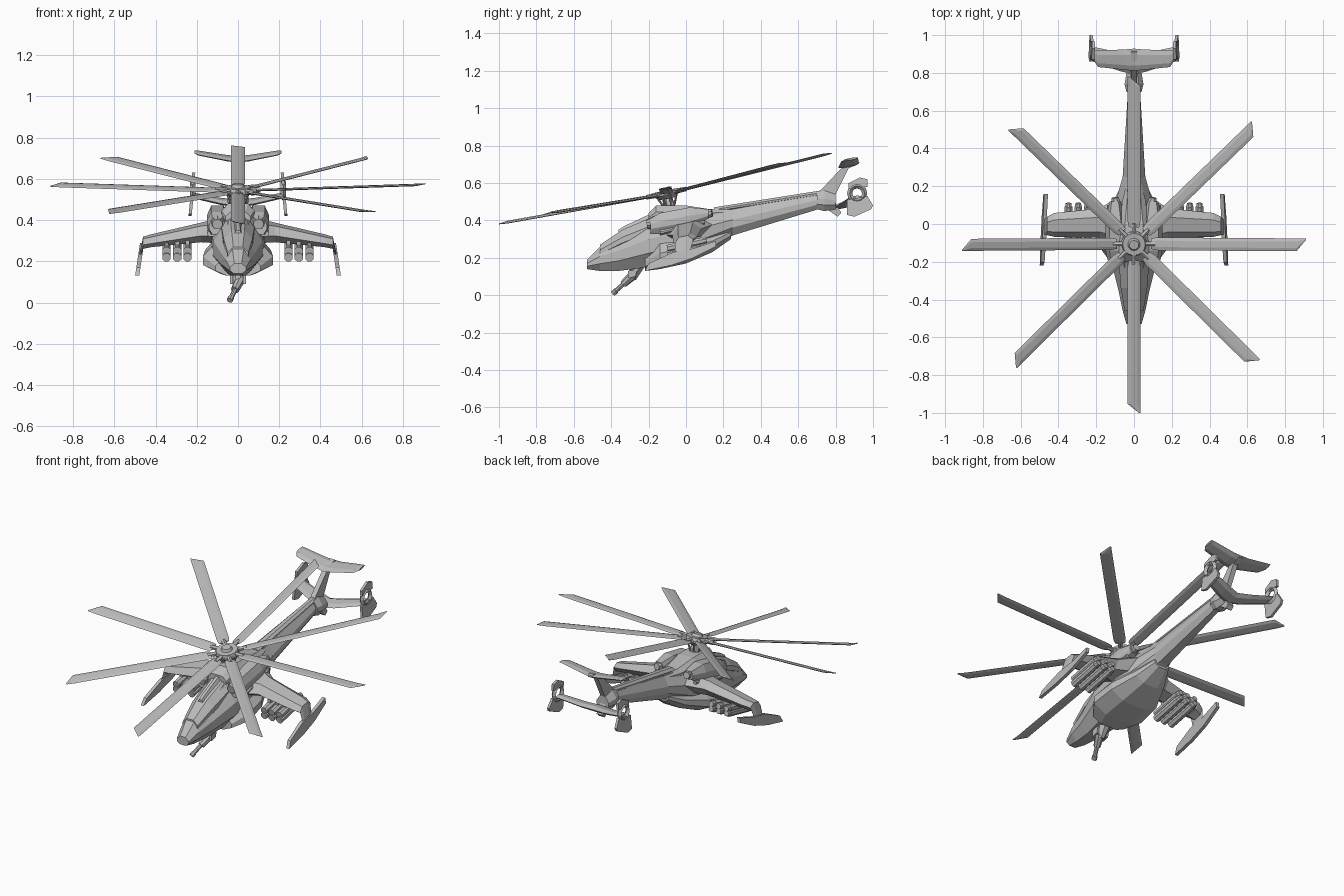
import bpy, bmesh, math
from mathutils import Vector, Matrix

default_cube = bpy.data.objects.get("Cube")
if default_cube:
    bpy.data.objects.remove(default_cube, do_unlink=True)

airframe_grey = bpy.data.materials.new("airframe_grey")
airframe_grey.use_nodes = True
airframe_grey.diffuse_color = (.5, .5, .5, 1)
shader = airframe_grey.node_tree.nodes["Principled BSDF"]
shader.inputs["Base Color"].default_value = airframe_grey.diffuse_color

# The whole aircraft flies nose down at this angle
PITCH = math.radians(12)


def loft(name, rings, mirror=False, matrix=None):
    """Skin a list of equal-length rings, cap both ends and optionally mirror."""
    bm = bmesh.new()
    rows = [[bm.verts.new(point) for point in ring] for ring in rings]
    for near, far in zip(rows, rows[1:]):
        for i in range(len(near)):
            bm.faces.new((near[i - 1], near[i], far[i], far[i - 1]))
    bm.faces.new(rows[0])
    bm.faces.new(rows[-1])
    bmesh.ops.recalc_face_normals(bm, faces=bm.faces)
    mesh = bpy.data.meshes.new(name)
    bm.to_mesh(mesh)
    bm.free()
    mesh.materials.append(airframe_grey)
    part = bpy.data.objects.new(name, mesh)
    bpy.context.collection.objects.link(part)
    part.matrix_world = matrix or Matrix()
    if mirror:
        part.modifiers.new("mirror", "MIRROR")


def hull(name, stations, x=0, mirror=False, keel=.5, roof=.45):
    """Eight-sided body along y; each station is y, bottom, top, half width."""
    rings = []
    for y, bottom, top, width in stations:
        height = top - bottom
        right = [(width * keel, bottom), (width, bottom + height * .3),
                 (width, bottom + height * .6), (width * roof, top)]
        left = [(-offset, z) for offset, z in reversed(right)]
        rings.append([(x + offset, y, z) for offset, z in right + left])
    loft(name, rings, mirror)


def wing(name, stations, tilt, mirror=True, matrix=None):
    """Faceted aerofoil along x; each station is x, y, z, chord, thickness."""
    rings = []
    for x, y, z, chord, thickness in stations:
        tips = [Vector((0, chord / 2, 0)), Vector((0, -chord / 2, 0))]
        crest = Vector((0, chord / 4, thickness / 2))
        ridge = Vector((0, -chord / 4, thickness / 2))
        section = [tips[0], crest, ridge, tips[1], -crest, -ridge]
        turn = Matrix.Rotation(tilt, 3, 'X')
        rings.append([Vector((x, y, z)) + turn @ point for point in section])
    loft(name, rings, mirror, matrix)


def panel(name, outline, inner, outer, lean=0):
    """Mirrored flat plate cut from a y, z outline, leaning about its middle."""
    middle = sum(z for y, z in outline) / len(outline)
    loft(name, [[(x + lean * (z - middle), y, z) for y, z in outline]
                for x in (inner, outer)], mirror=True)


def tube(name, start, end, radius, end_radius, sides=8, mirror=False, matrix=None):
    """Straight tapered cylinder between two points."""
    start, end = Vector(start), Vector(end)
    turn = (end - start).to_track_quat('Z', 'Y')
    angles = [math.tau * (i + .5) / sides for i in range(sides)]
    circle = [turn @ Vector((math.cos(a), math.sin(a), 0)) for a in angles]
    rings = [[centre + spoke * size for spoke in circle]
             for centre, size in ((start, radius), (end, end_radius))]
    loft(name, rings, mirror, matrix)


# Fuselage with tail boom
hull("fuselage", [(-.53, .14, .19, .04), (-.46, .13, .26, .06), (-.36, .13, .31, .08),
                  (-.2, .15, .4, .12), (0, .19, .44, .13), (.25, .32, .46, .06),
                  (.74, .47, .55, .03)])
hull("canopy", [(-.46, .2, .27, .05), (-.34, .25, .35, .07), (-.2, .3, .41, .08)])
hull("canopy_ridge", [(-.36, .3, .35, .02), (-.33, .3, .37, .02), (-.18, .4, .44, .02)])
hull("rotor_fairing", [(-.2, .38, .44, .06), (-.16, .39, .48, .08),
                       (0, .4, .48, .08), (.13, .41, .46, .06), (.3, .43, .46, .02)], roof=.6)
hull("boom_spine", [(.15, .44, .47, .03), (.72, .53, .56, .02)])
hull("boom_end_cowl", [(.7, .46, .55, .04), (.74, .45, .56, .05), (.8, .46, .54, .04)])

# Wide lower body with bulging sides
hull("sponson", [(-.22, .13, .21, .11), (-.14, .14, .28, .17),
                 (0, .17, .31, .16), (.14, .23, .33, .1), (.24, .3, .36, .05)], roof=.7)

# Engines beside the rotor fairing
hull("engine_nacelle", [(-.19, .33, .41, .04), (-.14, .33, .44, .05),
                        (.02, .36, .47, .05), (.12, .41, .46, .03)],
     x=.1, mirror=True, keel=.6, roof=.6)
tube("engine_intake", (.1, -.21, .38), (.1, -.16, .39), .025, .035, 10, mirror=True)
tube("engine_exhaust", (.09, .08, .43), (.1, .14, .44), .03, .02, mirror=True)
hull("engine_strake", [(-.14, .32, .35, .02), (.1, .38, .4, .01)], x=.13, mirror=True)

# Stub wings with drooped ends and long tip fins
wing("stub_wing", [(.08, .01, .35, .28, .1), (.18, .005, .34, .16, .08),
                   (.42, -.005, .3, .13, .05), (.46, -.01, .29, .1, .05),
                   (.48, -.02, .21, .08, .03)], PITCH)
panel("wingtip_fin", [(-.22, .13), (-.2, .17), (-.07, .23), (.04, .25),
                      (.16, .29), (.16, .26), (.04, .2), (-.08, .16)], .467, .487, lean=-.15)

# Stacked missile tubes hanging from pylons
rake = math.tan(PITCH)
for x in (.245, .295, .347):
    for z in (.24, .27):
        back, front = (x, .09, z + rake * .09), (x, -.1, z - rake * .1)
        tube("missile_body", back, front, .022, .022, mirror=True)
        tube("missile_tail", back, (x, .11, z + rake * .11), .019, .016, mirror=True)
    panel("missile_pylon", [(-.05, .25), (-.05, .3), (.05, .32), (.05, .27)],
          x - .01, x + .01)

# Chin gun, swung to one side
muzzle, breech = Vector((-.04, -.39, .01)), Vector((.01, -.28, .11))
tube("gun_mount", (0, -.26, .16), (0, -.29, .09), .04, .025)
tube("gun_body", breech, breech.lerp(muzzle, .5), .026, .02)
tube("gun_barrel", breech, muzzle, .012, .012)
tube("gun_muzzle", breech.lerp(muzzle, .85), muzzle, .015, .015)
panel("gun_bracket", [(-.31, .09), (-.31, .13), (-.26, .14), (-.27, .1)], .025, .04)

# Swept tail fin, ventral stub and the two tailplanes
panel("tail_fin", [(.7, .54), (.85, .7), (.91, .72), (.92, .7), (.87, .68), (.79, .52)], 0, .015)
panel("ventral_stub", [(.74, .47), (.78, .53), (.83, .44), (.81, .42)], 0, .02)
wing("upper_tailplane", [(0, .87, .695, .12, .02), (.05, .87, .7, .11, .02),
                         (.19, .875, .725, .09, .015), (.21, .89, .73, .06, .01)], PITCH)
wing("lower_tailplane", [(0, .84, .48, .1, .03), (.08, .86, .49, .1, .025),
                         (.22, .9, .52, .08, .02)], PITCH)

# Leaning end plates, pierced by a ring
panel("end_plate_top", [(.87, .57), (.87, .6), (.93, .63), (.97, .62), (.97, .58)],
      .21, .225, lean=-.1)
panel("end_plate_bottom", [(.86, .51), (.86, .43), (.9, .42), (.99, .46), (1, .48), (.97, .53)],
      .22, .235, lean=-.1)
for side in (-1, 1):
    bpy.ops.mesh.primitive_torus_add(
        location=(side * .22, .915, .545), rotation=(0, math.pi / 2, 0),
        major_radius=.04, minor_radius=.014, major_segments=12, minor_segments=4)
    plate_ring = bpy.context.object
    plate_ring.name = "end_plate_ring"
    plate_ring.data.materials.append(airframe_grey)

# Rotor mast and hub, tilted with the airframe
hub = Matrix.Translation((0, -.105, .546)) @ Matrix.Rotation(PITCH, 4, 'X')
tube("rotor_mast", (0, 0, -.1), (0, 0, 0), .035, .024, 10, matrix=hub)
tube("rotor_hub_base", (0, 0, -.03), (0, 0, -.01), .045, .068, 20, matrix=hub)
tube("rotor_hub_disc", (0, 0, -.01), (0, 0, .015), .068, .06, 20, matrix=hub)
tube("rotor_hub_cap", (0, 0, .01), (0, 0, .03), .035, .025, 20, matrix=hub)

# Eight blades with slanted tips, each on a grip with a control link
BLADES = 8
for k in range(BLADES):
    spin = hub @ Matrix.Rotation(math.tau * k / BLADES, 4, 'Z')
    wing("rotor_blade", [(.09, 0, 0, .055, .01), (.12, 0, 0, .068, .01),
                         (.86, 0, .025, .068, .01), (.91, .03, .025, .008, .004)],
         -PITCH * .7, mirror=False, matrix=spin)
    tube("blade_grip", (.05, 0, 0), (.11, 0, 0), .014, .012, 6, matrix=spin)
    tube("control_link", (.03, .01, -.07), (.06, .02, 0), .005, .005, 6, matrix=spin)
